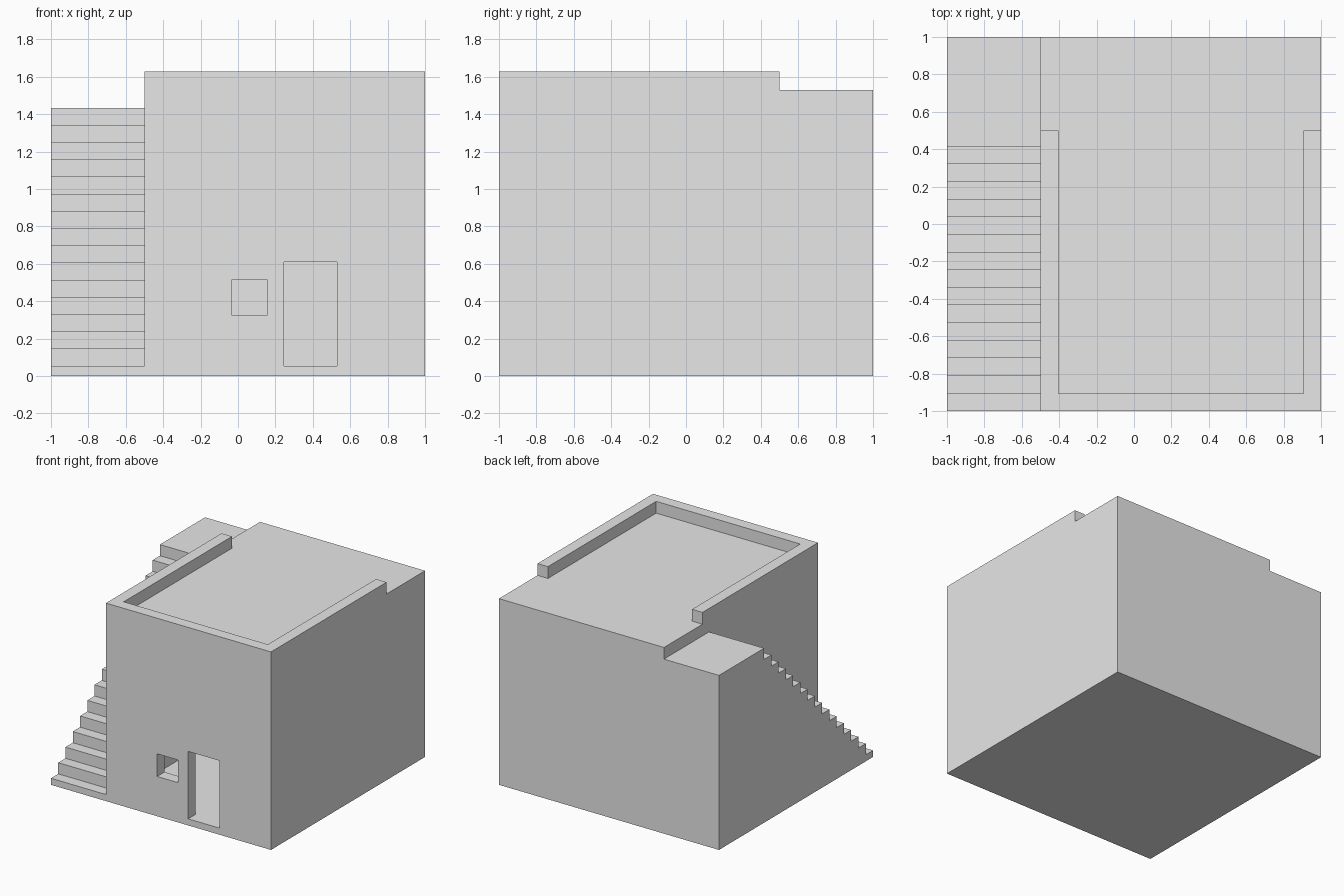
import bpy, bmesh

if "Cube" in bpy.data.objects:
    bpy.data.objects.remove(bpy.data.objects["Cube"])

WALL = 0.095          # wall thickness
FLOOR = 0.054         # floor level and first step height
ROOF, TOP = 1.53, 1.627
STEPS, RISE, GOING = 16, 0.092, 0.0943

stone = bpy.data.materials.new("light_grey")
stone.diffuse_color = (0.8, 0.8, 0.8, 1)
stone.use_nodes = True
stone.node_tree.nodes["Principled BSDF"].inputs["Base Color"].default_value = stone.diffuse_color


def make_object(name, bm):
    bmesh.ops.recalc_face_normals(bm, faces=bm.faces)
    me = bpy.data.meshes.new(name)
    bm.to_mesh(me)
    bm.free()
    me.materials.append(stone)
    ob = bpy.data.objects.new(name, me)
    bpy.context.collection.objects.link(ob)
    return ob


def box(name, x, y, z):
    bm = bmesh.new()
    bmesh.ops.create_cube(bm, size=1)
    for v in bm.verts:
        for i, r in enumerate((x, y, z)):
            v.co[i] = r[0] if v.co[i] < 0 else r[1]
    return make_object(name, bm)


def combine(target, tool, operation):
    tool.hide_render = True
    mod = target.modifiers.new(tool.name, 'BOOLEAN')
    mod.object, mod.operation, mod.solver = tool, operation, 'EXACT'
    bpy.context.view_layer.objects.active = target
    bpy.ops.object.modifier_apply(modifier=mod.name)
    bpy.data.objects.remove(tool)


# house block
house = box("house", (-0.5, 1), (-1, 1), (0, TOP))

# outside staircase: stepped side profile, pushed across x
profile = [(-1, 0)]
for i in range(STEPS):
    y, z = -1 + GOING * i, FLOOR + RISE * i
    y_next = 1 if i == STEPS - 1 else y + GOING
    profile += [(y, z), (y_next, z)]
profile.append((1, 0))
bm = bmesh.new()
side = bm.faces.new([bm.verts.new((-1, y, z)) for y, z in profile])
ext = bmesh.ops.extrude_face_region(bm, geom=[side])["geom"]
bmesh.ops.translate(bm, vec=(0.5, 0, 0),
                    verts=[g for g in ext if isinstance(g, bmesh.types.BMVert)])
combine(house, make_object("stairs", bm), 'UNION')

# roof terrace inside the parapet, and the open back strip
inner_x = (-0.5 + WALL, 1 - WALL)
inner_y = (-1 + WALL, 1 - WALL)
combine(house, box("terrace_cut", inner_x, (-1 + WALL, 1.2), (ROOF, 2)), 'DIFFERENCE')
combine(house, box("back_strip_cut", (-0.7, 1.2), (0.5, 1.2), (ROOF, 2)), 'DIFFERENCE')

# hollow room, door and window
combine(house, box("room_cut", inner_x, inner_y, (FLOOR, ROOF - WALL)), 'DIFFERENCE')
combine(house, box("door_cut", (0.247, 0.53), (-1.2, -0.8), (FLOOR, 0.608)), 'DIFFERENCE')
combine(house, box("window_cut", (-0.035, 0.157), (-1.2, -0.8), (0.327, 0.513)), 'DIFFERENCE')
